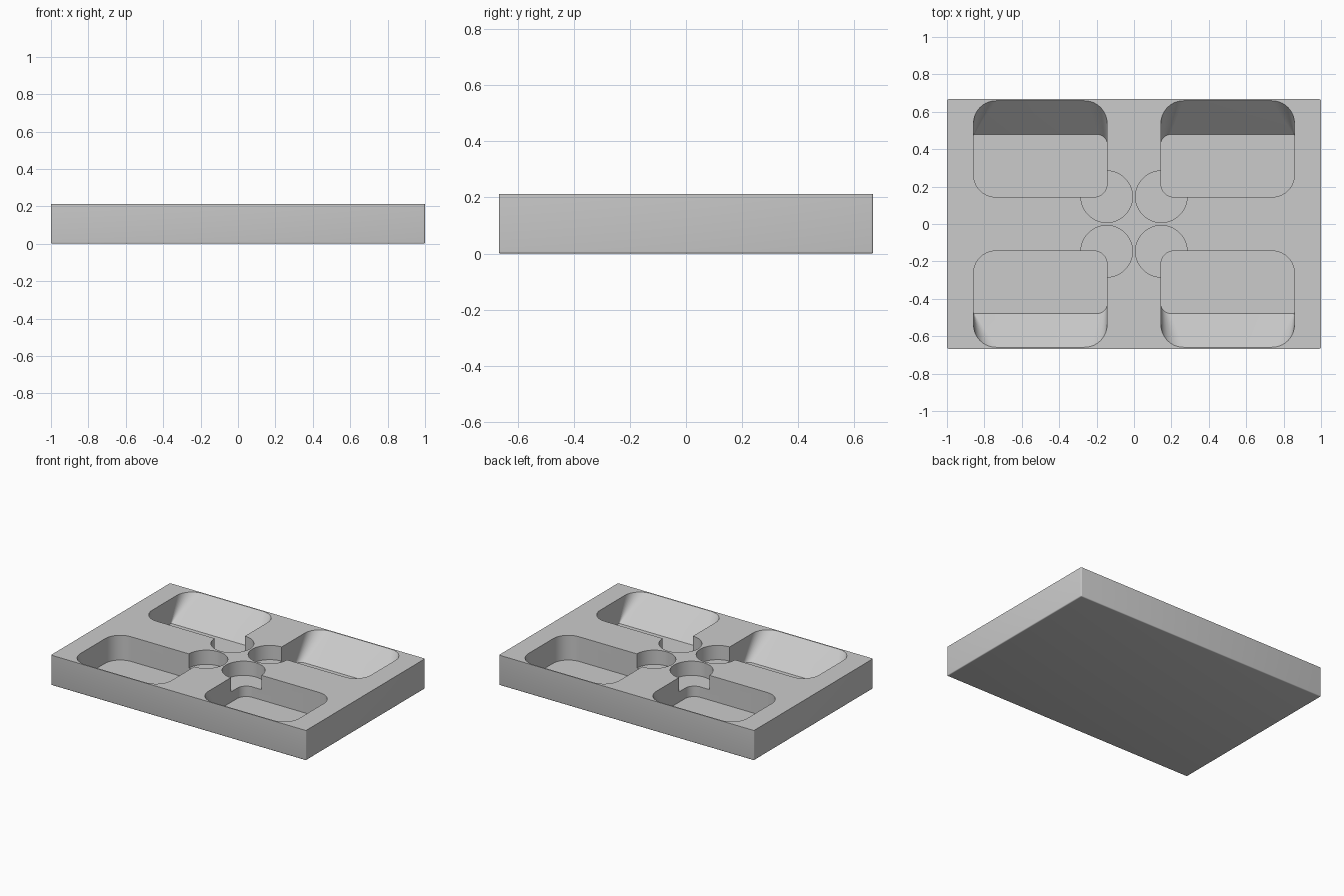
import bpy, bmesh, math

cube = bpy.data.objects.get("Cube")
if cube:
    bpy.data.objects.remove(cube, do_unlink=True)

HEIGHT = 0.213
POCKET_FLOOR = 0.038
DISH_FLOOR = 0.112
SEGMENTS = 10

grey = bpy.data.materials.new("light grey")
grey.use_nodes = True
colour = (0.6, 0.6, 0.6, 1)
grey.diffuse_color = colour
grey.node_tree.nodes["Principled BSDF"].inputs["Base Color"].default_value = colour


def make_object(name, bm):
    bmesh.ops.recalc_face_normals(bm, faces=bm.faces)
    mesh = bpy.data.meshes.new(name)
    bm.to_mesh(mesh)
    bm.free()
    mesh.materials.append(grey)
    obj = bpy.data.objects.new(name, mesh)
    bpy.context.collection.objects.link(obj)
    return obj


def rounded_outline(x0, x1, y0, y1, radii):
    """Rectangle outline, radii given from the near inner corner, counter-clockwise."""
    corners = [(x0, y0, 1, 1), (x1, y0, -1, 1), (x1, y1, -1, -1), (x0, y1, 1, -1)]
    points = []
    for i, ((x, y, dx, dy), r) in enumerate(zip(corners, radii)):
        for k in range(SEGMENTS + 1):
            a = math.pi + (i + k / SEGMENTS) * math.pi / 2
            points.append((x + dx * r + r * math.cos(a), y + dy * r + r * math.sin(a)))
    return points


def loft(layers, sx, sy):
    """Closed solid through stacked outlines, mirrored into one quadrant."""
    bm = bmesh.new()
    rings = [[bm.verts.new((x * sx, y * sy, z)) for x, y in pts] for pts, z in layers]
    count = len(rings[0])
    for low, high in zip(rings, rings[1:]):
        for i in range(count):
            j = (i + 1) % count
            bm.faces.new((low[i], low[j], high[j], high[i]))
    bm.faces.new(rings[0])
    bm.faces.new(rings[-1])
    return bm


# Plate with finely rounded sides and underside
bm = bmesh.new()
bmesh.ops.create_cube(bm, size=1)
for v in bm.verts:
    v.co = (v.co.x * 2, v.co.y * 1.334, (v.co.z + 0.5) * HEIGHT)
edges = [e for e in bm.edges if min(v.co.z for v in e.verts) < 0.01]
bmesh.ops.bevel(bm, geom=edges, offset=0.007, segments=4, profile=0.5, affect='EDGES')
tray = make_object("tray", bm)

# Pockets with a scooped outer wall, plus round dishes near the centre
floor = rounded_outline(0.144, 0.858, 0.144, 0.478, (0.07, 0.12, 0.004, 0.05))
rim = rounded_outline(0.144, 0.858, 0.144, 0.659, (0.07, 0.12, 0.12, 0.12))
circle = [(0.146 + 0.138 * math.cos(t * math.tau / 64),
           0.146 + 0.138 * math.sin(t * math.tau / 64)) for t in range(64)]
cutters = []
for sx in (-1, 1):
    for sy in (-1, 1):
        pocket = loft([(floor, POCKET_FLOOR), (rim, HEIGHT), (rim, 0.3)], sx, sy)
        dish = loft([(circle, DISH_FLOOR), (circle, 0.32)], sx, sy)
        cutters += [make_object("pocket_cutter", pocket), make_object("dish_cutter", dish)]

bpy.context.view_layer.objects.active = tray
for cutter in cutters:
    cutter.hide_render = True
    cut = tray.modifiers.new("cut", 'BOOLEAN')
    cut.operation = 'DIFFERENCE'
    cut.solver = 'EXACT'
    cut.object = cutter
    bpy.ops.object.modifier_apply(modifier=cut.name)
for cutter in cutters:
    bpy.data.objects.remove(cutter, do_unlink=True)

# Smooth the rounded walls, keep the rims sharp
bpy.ops.object.select_all(action='DESELECT')
tray.select_set(True)
bpy.ops.object.shade_smooth_by_angle(angle=math.radians(25))
